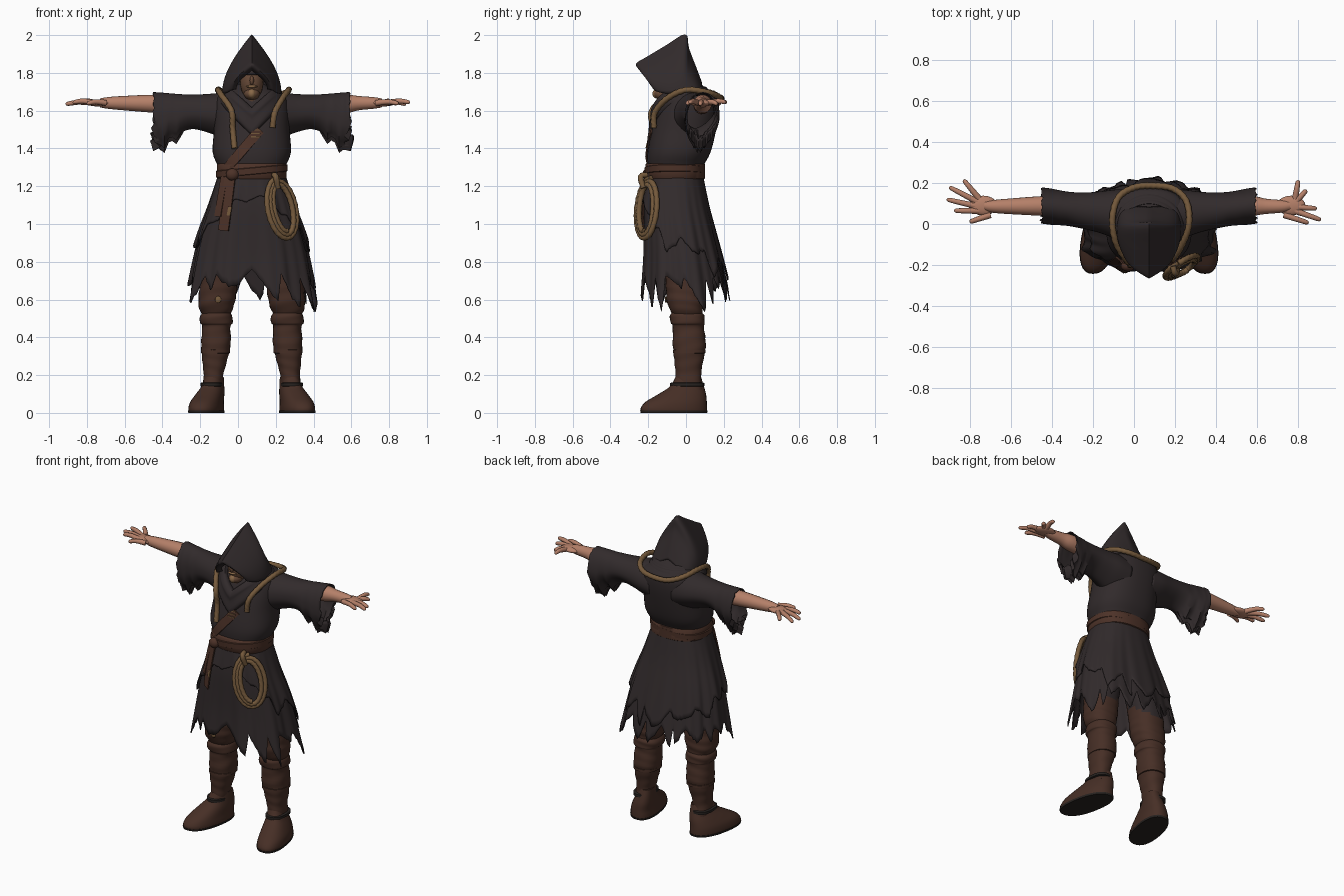
import bpy, bmesh, math, random
from mathutils import Vector as V

random.seed(11)
if "Cube" in bpy.data.objects:
    bpy.data.objects.remove(bpy.data.objects["Cube"])
M = 0.073      # body centre line
P = 0.85       # squareness of body sections


def material(name, *rgb):
    m = bpy.data.materials.new(name)
    m.use_nodes = True
    m.diffuse_color = (*rgb, 1)
    m.node_tree.nodes["Principled BSDF"].inputs["Base Color"].default_value = (*rgb, 1)
    return m


cloth = material("black cloth", .031, .0235, .0245)
leather = material("brown leather", .062, .028, .019)
belt_brown = material("belt brown", .074, .032, .021)
sole_dark = material("dark sole", .02, .016, .014)
rope_tan = material("rope tan", .175, .1, .044)
skin = material("skin", .46, .215, .14)
shade_skin = material("weathered face", .14, .07, .04)
beard_tan = material("beard tan", .25, .14, .065)


def finish(name, bm, mats, rule=None, thick=0, angle=50):
    bmesh.ops.recalc_face_normals(bm, faces=bm.faces)
    if rule:
        for f in bm.faces:
            f.material_index = rule(f.calc_center_median())
    me = bpy.data.meshes.new(name)
    bm.to_mesh(me)
    bm.free()
    for m in mats:
        me.materials.append(m)
    me.shade_smooth()
    me.set_sharp_from_angle(angle=math.radians(angle))
    ob = bpy.data.objects.new(name, me)
    bpy.context.collection.objects.link(ob)
    if thick:
        mod = ob.modifiers.new("thickness", 'SOLIDIFY')
        mod.thickness, mod.offset = thick, 0


def grid(name, rows, mats, closed=True, caps=False, **kw):
    """Skin a list of equal-length point rows."""
    bm = bmesh.new()
    vs = [[bm.verts.new(p) for p in r] for r in rows]
    n = len(rows[0])
    for a, b in zip(vs, vs[1:]):
        for i in range(n if closed else n - 1):
            j = (i + 1) % n
            bm.faces.new((a[i], a[j], b[j], b[i]))
    if caps:
        bm.faces.new(vs[0])
        bm.faces.new(vs[-1])
    finish(name, bm, mats, **kw)


def smooth(pts, k):
    """Catmull-Rom through tuples of any size."""
    out = []
    for i in range(len(pts) - 1):
        a, b, c, d = pts[max(i - 1, 0)], pts[i], pts[i + 1], pts[min(i + 2, len(pts) - 1)]
        for t in (j / k for j in range(k)):
            out.append(tuple(q + t * (r - p) / 2 + t * t * (p - 2.5 * q + 2 * r - s / 2)
                             + t ** 3 * (1.5 * (q - r) + (s - p) / 2)
                             for p, q, r, s in zip(a, b, c, d)))
    return out + [tuple(pts[-1])]


def power(c):
    return math.copysign(abs(c) ** P, c)


def ring_point(sec, th, grow=1, lift=0):
    z, x, rx, yf, yb = sec
    return V((x + (rx * grow + lift) * power(math.cos(th)),
              (yf + yb) / 2 + ((yb - yf) / 2 * grow + lift) * power(math.sin(th)), z))


def turn(n):
    return [2 * math.pi * i / n for i in range(n)]


def stack(name, secs, mats, k=4, n=32, warp=lambda p: p, wrinkle=0, **kw):
    """Body part from horizontal sections (z, x, half width, front y, back y)."""
    rows = [[warp(ring_point(s, t, 1 + wrinkle * math.sin(s[0] * 100 + 2.5 * math.sin(t + s[0] * 9))))
             for t in turn(n)] for s in smooth(secs, k)]
    grid(name, rows, mats, caps=True, **kw)


def section_at(secs, z):
    secs = sorted(secs)
    z = min(max(z, secs[0][0]), secs[-1][0])
    for a, b in zip(secs, secs[1:]):
        if z <= b[0]:
            t = (z - a[0]) / (b[0] - a[0])
            return tuple(p + (q - p) * t for p, q in zip(a, b))


def on_front(secs, x, z, lift=0.0):
    _, cx, rx, yf, yb = section_at(secs, z)
    d = min(abs(x - cx) / rx, .97)
    return V((x, (yf + yb) / 2 - (yb - yf) / 2 * (1 - d ** (2 / P)) ** (P / 2) - lift, z))


def tube(name, pts, mat, k=4, n=10, twist=0):
    """Round tube through (x, y, z, radius); twist adds rope strands."""
    pts = smooth(pts, k)
    cs = [V(p[:3]) for p in pts]
    nor, rows = V((.3, .5, .8)), []
    for i, c in enumerate(cs):
        tan = (cs[min(i + 1, len(cs) - 1)] - cs[max(i - 1, 0)]).normalized()
        nor = (nor - tan * nor.dot(tan)).normalized()
        bi = tan.cross(nor)
        rows.append([c + (nor * math.cos(t) + bi * math.sin(t)) * pts[i][3]
                     * (1 + (.08 * math.cos(2 * t + i * twist) if twist else 0)) for t in turn(n)])
    grid(name, rows, [mat], caps=True)


def strap(name, pts, w, h, mat):
    rows = []
    for i, p in enumerate(pts):
        tan = (pts[min(i + 1, len(pts) - 1)] - pts[max(i - 1, 0)]).normalized()
        out = (p - V((M, 0, p.z))).normalized()
        side = tan.cross(out).normalized() * w
        rows.append([p - side, p - side + out * h, p + side + out * h, p + side])
    grid(name, rows, [mat], caps=True, angle=30)


def ball(name, loc, size, mat):
    bm = bmesh.new()
    bmesh.ops.create_uvsphere(bm, u_segments=20, v_segments=12, radius=1)
    for v in bm.verts:
        v.co = V(a * b + c for a, b, c in zip(v.co, size, loc))
    finish(name, bm, [mat])


# Torso
torso = [(1.22, M, .165, -.19, .08), (1.3, M, .178, -.2, .09), (1.38, M, .207, -.203, .13),
         (1.5, M, .2, -.18, .16), (1.6, M, .2, -.15, .175), (1.67, M, .185, -.12, .17),
         (1.7, M, .13, -.1, .13), (1.74, M, .07, -.06, .08)]
stack("tunic_body", torso, [cloth], n=48)

# Torn skirt layers
skirt = smooth([(1.27, M, .172, -.2, .085), (1.1, M, .222, -.22, .115), (.95, M, .27, -.222, .15),
                (.8, M, .305, -.225, .185), (.5, M, .36, -.245, .25)], 4)


def torn_skirt(name, hem, lift, n=144):
    teeth = []
    while len(teeth) < n:
        w, d, tip = random.randint(5, 14), random.uniform(.25, 1), random.uniform(.2, .8)
        teeth += [d * min(j / w / tip, (1 - j / w) / (1 - tip)) + random.uniform(0, .1) for j in range(w)]
    rows = []
    for r in range(17):
        row, t = [], r / 16
        for th, tooth in zip(turn(n), teeth):
            edge, depth = hem(th)
            z = 1.27 + (edge - tooth * depth - 1.27) * t
            fold = 1 + t * (.03 * math.sin(9 * th) + .014 * math.sin(23 * th + 1))
            row.append(ring_point(section_at(skirt, z), th, fold, lift * t))
        rows.append(row)
    grid(name, rows, [cloth], thick=.006)


torn_skirt("under_skirt", lambda a: (.73 + .03 * max(0, -math.sin(a)) ** 12, .22), 0)
torn_skirt("outer_skirt", lambda a: (.94 + .22 * max(0, -math.sin(a)) ** 2 - .12 * max(0, math.sin(a)),
                                     .21 * (1 - .8 * max(0, -math.sin(a)))), .012)

# Belt, knot, hanging tab, shoulder strap
for z, h, tilt, grow in ((1.278, .043, 0, 0), (1.28, .022, .09, .005)):
    stack("belt_band", [(z - h, M, .178, -.207, .092), (z - h + .006, M, .184 + grow, -.213 - grow, .1),
                        (z + h - .006, M, .185 + grow, -.215 - grow, .101), (z + h, M, .18, -.209, .094)],
          [belt_brown], k=1, n=48, warp=lambda p, t=tilt: p + V((0, 0, (p.x - M) * t)))
ball("belt_knot", (-.03, -.205, 1.262), (.034, .026, .032), belt_brown)
for dx, end, w in ((.005, .965, .032), (-.025, 1.04, .022)):
    strap("hanging_tab", [on_front(skirt, -.045 + dx - .035 * i / 6, 1.25 + (end - 1.25) * i / 6, .016)
                          for i in range(7)], w, .007, belt_brown)
strap("tab_patch", [on_front(skirt, -.04 - .003 * i, 1.09 - .015 * i, .025) for i in range(4)], .01, .005, rope_tan)
strap("shoulder_strap", [on_front(torso, -.06 + .175 * i / 10, 1.29 + .21 * i / 10, .003) for i in range(11)],
      .026, .009, belt_brown)
for i in range(3):
    strap("chest_stitches", [on_front(torso, .068 + .05 * j / 4, 1.462 + .018 * i, .013) for j in range(5)],
          .003, .004, rope_tan)

# Cowl draped around the neck with a pointed front
rows = []
for rx, yf, yb, z, drop in smooth([(.17, .178, .15, 1.64, .17), (.175, .196, .155, 1.665, .18),
                                   (.155, .185, .135, 1.7, .15), (.145, .185, .12, 1.705, .12),
                                   (.125, .16, .1, 1.725, .11), (.1, .12, .085, 1.69, .1)], 3):
    rows.append([V((M + rx * math.cos(t), (yf if math.sin(t) < 0 else yb) * math.sin(t),
                    z - drop * (math.sin(t) < 0) * (1 - abs(math.cos(t))))) for t in turn(48)])
grid("cowl", rows, [cloth], thick=.006)

# Pointed hood: arches from the opening to the back (apex y z, base y z, half width)
arches = [(-.225, 1.815, -.14, 1.715, .085), (-.262, 1.845, -.165, 1.71, .105), (-.2, 1.885, -.13, 1.695, .13),
          (-.1, 1.945, -.08, 1.69, .148), (-.005, 2.0, -.03, 1.69, .153), (.012, 1.93, .02, 1.69, .148),
          (.05, 1.83, .06, 1.69, .13), (.08, 1.75, .085, 1.69, .085)]
rows = []
for ay, az, by, bz, w in smooth(arches, 4):
    row = []
    for i in range(-14, 15):
        f = abs(i) / 14
        x = math.copysign(w * math.sin(math.pi / 2 * f), i)
        row.append(V((M + x, ay + (by - ay) * f, az + (bz - az) * f)))
    rows.append(row)
grid("hood", rows, [cloth], closed=False, thick=.008, angle=65)

# Head
ball("head", (M, -.1, 1.755), (.062, .068, .1), shade_skin)
ball("neck", (M, -.06, 1.65), (.06, .07, .09), shade_skin)
ball("nose", (M, -.168, 1.76), (.011, .016, .024), shade_skin)
ball("beard", (M, -.125, 1.69), (.042, .048, .034), shade_skin)
ball("chin_beard", (M, -.152, 1.69), (.022, .026, .026), beard_tan)
ball("moustache", (M, -.161, 1.728), (.03, .014, .008), beard_tan)
ball("eye_band", (M, -.1, 1.802), (.066, .072, .028), cloth)

# Sleeves, forearms and hands
tips = {-1: ((-.83, .215), (-.9, .18), (-.912, .12), (-.875, .065), (-.8, .01)),
        1: ((.8, .212), (.84, .165), (.89, .075), (.91, .02), (.85, .005))}
for s, side in ((-1, "right"), (1, "left")):
    cuffs = [(.08, 1.7, 1.43, -.1, .165), (.16, 1.692, 1.46, -.07, .165), (.24, 1.685, 1.49, -.04, .155),
             (.32, 1.682, 1.505, -.02, .15), (.4, 1.686, 1.475, -.005, .155),
             (.48, 1.693, 1.42, 0, .17), (.522, 1.695, 1.46, .005, .175)]
    rows, n = [], 40
    ragged = [random.uniform(-.016, .01) for _ in range(n)]
    for r, (d, zt, zb, yf, yb) in enumerate(smooth(cuffs, 4)):
        zb -= (.03 if r % 3 == 1 else random.uniform(-.01, .01)) * (d > .36)
        row = []
        for i, t in enumerate(turn(n)):
            low = max(0, -math.sin(t))
            row.append(V((M + s * (d + ragged[i] * (.4 + 1.6 * low) * (d > .5)),
                          (yf + yb) / 2 + (yb - yf) / 2 * math.cos(t) * (1 - .35 * low * low) - .015 * low,
                          (zt + zb) / 2 + (zt - zb) / 2 * math.sin(t) - .022 * low ** 6 * (d > .36) * (i % 2))))
        rows.append(row)
    grid(side + "_sleeve", rows, [cloth], thick=.006)
    wx = -.69 if s < 0 else .72
    tube(side + "_forearm", [(M + s * .38, .085, 1.625, .045), (M + s * .5, .088, 1.636, .049),
                             (wx - s * .08, .086, 1.64, .038), (wx, .086, 1.641, .031),
                             (wx + s * .04, .09, 1.641, .024)], skin, n=16)
    ball(side + "_palm", (wx + s * .045, .09, 1.641), (.07, .048, .019), skin)
    for i, (x, y) in enumerate(tips[s]):
        base = V((wx + s * (.01 if i == 4 else .065), .124 - .02 * i, 1.641))
        tip = V((x, y, 1.64 + .006 * math.cos(2 * i)))
        mid = base.lerp(tip, .55) + V((0, 0, .007))
        tube(side + "_finger", [(*base, .016), (*mid, .0135), (*base.lerp(tip, .92), .011), (*tip, .004)], skin)

# Shoulder rope and hanging coil
front = [on_front(torso, x, z, .012) for x, z in ((-.018, 1.4), (-.028, 1.5))]
tube("shoulder_rope", [(*p, .0155) for p in (
    *front, (-.035, -.18, 1.6), (-.09, -.085, 1.685), (-.105, .03, 1.712), (-.075, .13, 1.695), (.0, .178, 1.67),
    (.09, .187, 1.665), (.19, .172, 1.675), (.255, .11, 1.697), (.268, .0, 1.71), (.235, -.1, 1.665),
    (.195, -.165, 1.59), on_front(torso, .183, 1.51, .012))], rope_tan, k=14, twist=1.6)
coil = []
for i in range(45):
    a, lap = 2 * math.pi * i / 17.5 + math.pi / 2, i / 17.5
    x = .236 + (.083 - .017 * lap) * math.cos(a) - .022 * math.sin(a)
    z = 1.08 + (.163 - .018 * lap) * math.sin(a)
    coil.append((x, -.208 + .72 * (x - .236) + .2 * (z - 1.08) - .006 * (lap - 1), z, .0145))
tube("coiled_rope", coil, rope_tan, k=5, twist=1.6)
tube("coil_hanger", [(.19, -.205, 1.26, .014), (.2, -.24, 1.25, .016), (.212, -.225, 1.19, .014)], rope_tan)

# Legs and boots
for s, side in ((-1, "right"), (1, "left")):
    def leg(secs):
        return [(z, M + s * off, rx, yf, yb) for z, off, rx, yf, yb in secs]

    def toe_out(p):
        return p + V((s * -.18 * (p.y + .06), 0, 0))

    stack(side + "_trouser", leg([(1.0, .1, .09, -.11, .08), (.76, .165, .097, -.11, .09),
                                  (.64, .18, .099, -.105, .09), (.57, .188, .094, -.096, .092),
                                  (.52, .19, .075, -.07, .085)]),
          [leather, cloth], wrinkle=.02, k=6, rule=lambda c: int(c.z > .75 - .6 * c.y))
    stack(side + "_boot_shaft", leg([(.53, .188, .075, -.075, .085), (.51, .188, .086, -.085, .098),
                                     (.475, .188, .085, -.082, .098), (.455, .188, .075, -.07, .095),
                                     (.36, .19, .078, -.07, .105), (.28, .196, .066, -.062, .092),
                                     (.2, .203, .052, -.055, .08), (.12, .21, .052, -.06, .088)]),
          [leather], k=6, wrinkle=.02)
    stack(side + "_boot_foot", leg([(.19, .21, .046, -.055, .08), (.14, .218, .057, -.085, .095),
                                    (.1, .228, .07, -.145, .106), (.06, .238, .081, -.212, .11),
                                    (.03, .24, .086, -.238, .112), (.01, .24, .086, -.24, .112)]),
          [leather], warp=toe_out)
    stack(side + "_sole", leg([(.012, .24, .089, -.243, .115), (0, .24, .087, -.24, .112)]),
          [sole_dark], k=1, warp=toe_out)
    for z, off, rx, yf, yb, mat in ((.325, .192, .077, -.07, .104, leather), (.15, .213, .059, -.084, .097, sole_dark)):
        stack(side + "_boot_strap", leg([(z + h, off, rx - i, yf + i, yb - i) for h, i in
                                         ((-.011, .008), (-.008, 0), (.008, 0), (.011, .008))]),
              [mat], k=1)
ball("knee_patch", (-.105, -.106, .6), (.016, .006, .018), rope_tan)
